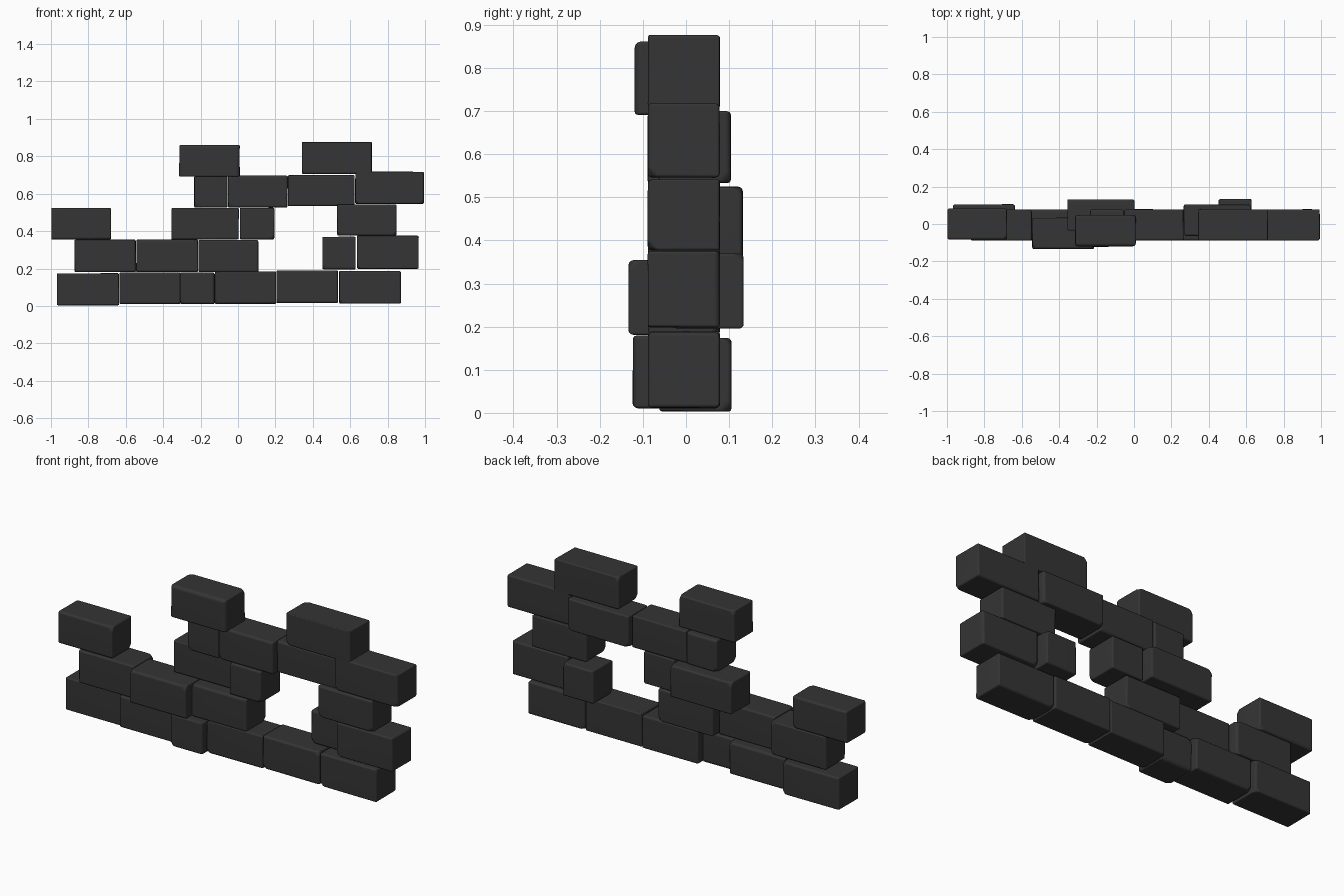
import bpy, bmesh, random

if "Cube" in bpy.data.objects:
    bpy.data.objects.remove(bpy.data.objects["Cube"])
random.seed(7)

stone = bpy.data.materials.new("dark_stone")
stone.diffuse_color = (0.035, 0.035, 0.035, 1)
stone.use_nodes = True
stone.node_tree.nodes["Principled BSDF"].inputs["Base Color"].default_value = stone.diffuse_color

DEPTH = 0.168


def brick(name, x0, x1, z0, z1, yc=-0.005):
    """Worn block: box with uneven bevels and a few chipped corners."""
    bm = bmesh.new()
    bmesh.ops.create_cube(bm, size=1)
    for v in bm.verts:
        jit = [random.uniform(0.985, 1.0) for _ in range(3)]
        v.co.x = (x0 + x1) / 2 + v.co.x * (x1 - x0) * jit[0]
        v.co.y = yc + v.co.y * DEPTH * jit[1]
        v.co.z = (z0 + z1) / 2 + v.co.z * (z1 - z0) * jit[2]
    # wear is strongest on the edges that do not face front-on
    weight = bm.edges.layers.float.new("bevel_weight_edge")
    for e in bm.edges:
        d = e.verts[0].co - e.verts[1].co
        along_y = abs(d.y) > max(abs(d.x), abs(d.z))
        e[weight] = random.uniform(0.3, 0.55) if along_y else random.uniform(0.35, 0.9)
    # chipped corners
    chips = random.sample(list(bm.verts), 2)
    bmesh.ops.bevel(bm, geom=chips, offset=0.022, segments=1, affect='VERTICES')
    for e in bm.edges:
        if e[weight] == 0:
            e[weight] = 0.2
    me = bpy.data.meshes.new(name)
    bm.to_mesh(me)
    bm.free()
    ob = bpy.data.objects.new(name, me)
    bpy.context.collection.objects.link(ob)
    me.materials.append(stone)
    mod = ob.modifiers.new("worn_edges", 'BEVEL')
    mod.limit_method = 'WEIGHT'
    mod.width = 0.04
    mod.segments = 3
    me.shade_smooth()
    wn = ob.modifiers.new("soft_normals", 'WEIGHTED_NORMAL')
    wn.keep_sharp = False
    return ob


# rows from the ground up: x start, x end, z bottom, z top, [depth centre]
rows = [
    [(-.97, -.635, .003, .175, .022), (-.635, -.305, .01, .18), (-.31, -.125, .01, .18, -.04),
     (-.125, .205, .01, .185), (.205, .535, .015, .19), (.54, .872, .012, .187)],
    [(-.875, -.545, .18, .355), (-.545, -.213, .18, .355, -.05), (-.213, .11, .18, .353),
     (.45, .63, .195, .37, .05), (.635, .967, .198, .376)],
    [(-1, -.678, .355, .525, 0), (-.357, .005, .355, .525, .048), (.01, .195, .355, .525),
     (.528, .85, .376, .542)],
    [(-.235, -.055, .525, .695), (-.055, .265, .525, .697), (.265, .625, .533, .7, .02),
     (.625, .995, .545, .718)],
    [(-.315, .01, .69, .862, -.036), (.34, .717, .705, .877)],
]
for r, row in enumerate(rows, 1):
    for i, spec in enumerate(row, 1):
        brick(f"brick_row{r}_{i}", *spec)
